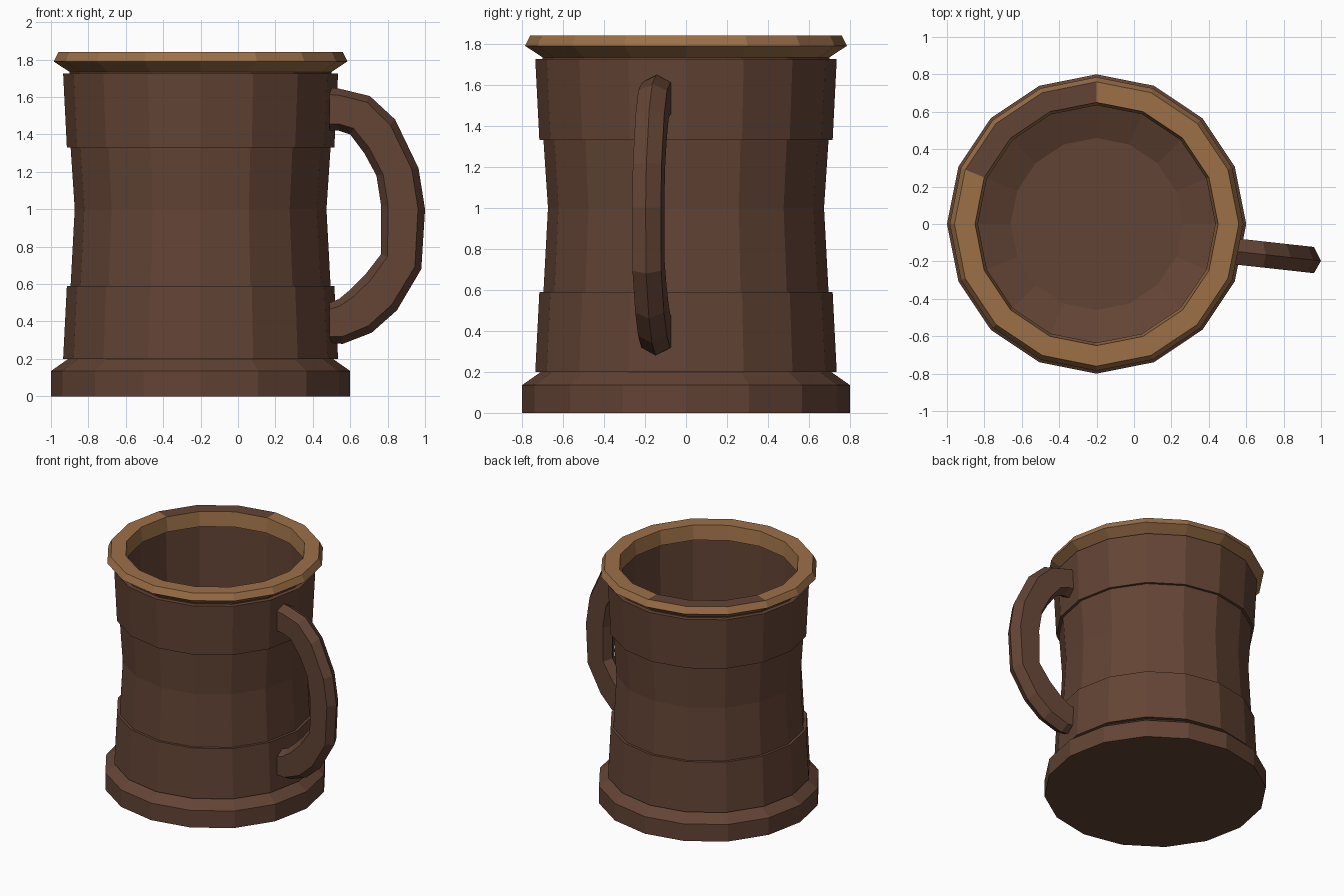
import bpy, bmesh, math

if "Cube" in bpy.data.objects:
    bpy.data.objects.remove(bpy.data.objects["Cube"])

SIDES = 16
CX = -0.2          # the cup's axis sits left of centre, the handle fills the right


def material(name, rgb):
    m = bpy.data.materials.new(name)
    m.diffuse_color = (*rgb, 1)
    m.use_nodes = True
    m.node_tree.nodes["Principled BSDF"].inputs["Base Color"].default_value = m.diffuse_color
    return m


brown = material("dark_wood", (0.124, 0.057, 0.035))
tan = material("light_wood", (0.335, 0.163, 0.064))


def finish(name, bm, mats):
    bmesh.ops.recalc_face_normals(bm, faces=bm.faces[:])
    me = bpy.data.meshes.new(name)
    bm.to_mesh(me)
    bm.free()
    for m in mats:
        me.materials.append(m)
    ob = bpy.data.objects.new(name, me)
    bpy.context.collection.objects.link(ob)
    return ob


def skin(bm, rings, closed):
    """Bridge a list of vertex rings with quads."""
    count = len(rings) if closed else len(rings) - 1
    for i in range(count):
        a, b = rings[i], rings[(i + 1) % len(rings)]
        n = len(a)
        for j in range(n):
            k = (j + 1) % n
            bm.faces.new((a[j], a[k], b[k], b[j]))
    if not closed:
        bm.faces.new(rings[0])
        bm.faces.new(rings[-1])


def lathe(name, profile, closed, mats):
    """Spin (radius, z) points about the cup's axis."""
    bm = bmesh.new()
    rings = []
    for r, z in profile:
        rings.append([bm.verts.new((CX + r * math.cos(t), r * math.sin(t), z))
                      for t in (2 * math.pi * j / SIDES for j in range(SIDES))])
    skin(bm, rings, closed)
    return finish(name, bm, mats)


# Foot
lathe("foot", [(0.80, 0), (0.80, 0.135), (0.70, 0.205)], False, [brown])

# Waisted cup wall, hollow with a shallow bowl floor
lathe("cup_wall", [(0.69, 0.18), (0.695, 0.59), (0.673, 1.0), (0.695, 1.33),
                   (0.70, 1.74), (0.655, 1.74), (0.637, 1.0), (0.645, 0.32),
                   (0.46, 0.24)], False, [brown])

# Lower and upper bands
lathe("lower_band", [(0.66, 0.2), (0.735, 0.2), (0.715, 0.59), (0.66, 0.59)], True, [brown])
lathe("upper_band", [(0.66, 1.33), (0.715, 1.33), (0.735, 1.725), (0.66, 1.725)], True, [brown])

# Rim, with the worn dark stretch on its top at the back left
rim = lathe("rim", [(0.69, 1.727), (0.785, 1.79), (0.76, 1.84), (0.65, 1.84), (0.635, 1.727)],
            True, [tan, brown])
for p in rim.data.polygons:
    angle = math.degrees(math.atan2(p.center.y, p.center.x - CX))
    if p.normal.z > 0.95 and 90 < angle < 157.5:
        p.material_index = 1

# Handle: six-sided section between an outer and an inner ridge
outer = [(.49, 1.65), (.54, 1.645), (.705, 1.605), (.84, 1.48), (.965, 1.22), (1.0, 1.0),
         (.98, .68), (.85, .46), (.715, .34), (.56, .28), (.49, .285)]
inner = [(.49, 1.42), (.54, 1.42), (.60, 1.40), (.675, 1.30), (.74, 1.18), (.765, 1.02),
         (.765, .76), (.68, .65), (.60, .57), (.54, .52), (.49, .50)]
section = [(0, 0), (0.16, 0.07), (0.84, 0.07), (1, 0), (0.84, -0.07), (0.16, -0.07)]
bm = bmesh.new()
rings = []
for (ox, oz), (ix, iz) in zip(outer, inner):
    ring = []
    for t, side in section:
        x = ox + (ix - ox) * t
        y = -0.142 - 0.11 * (x - 0.5) + side
        ring.append(bm.verts.new((x, y, oz + (iz - oz) * t)))
    rings.append(ring)
skin(bm, rings, False)
finish("handle", bm, [brown])
